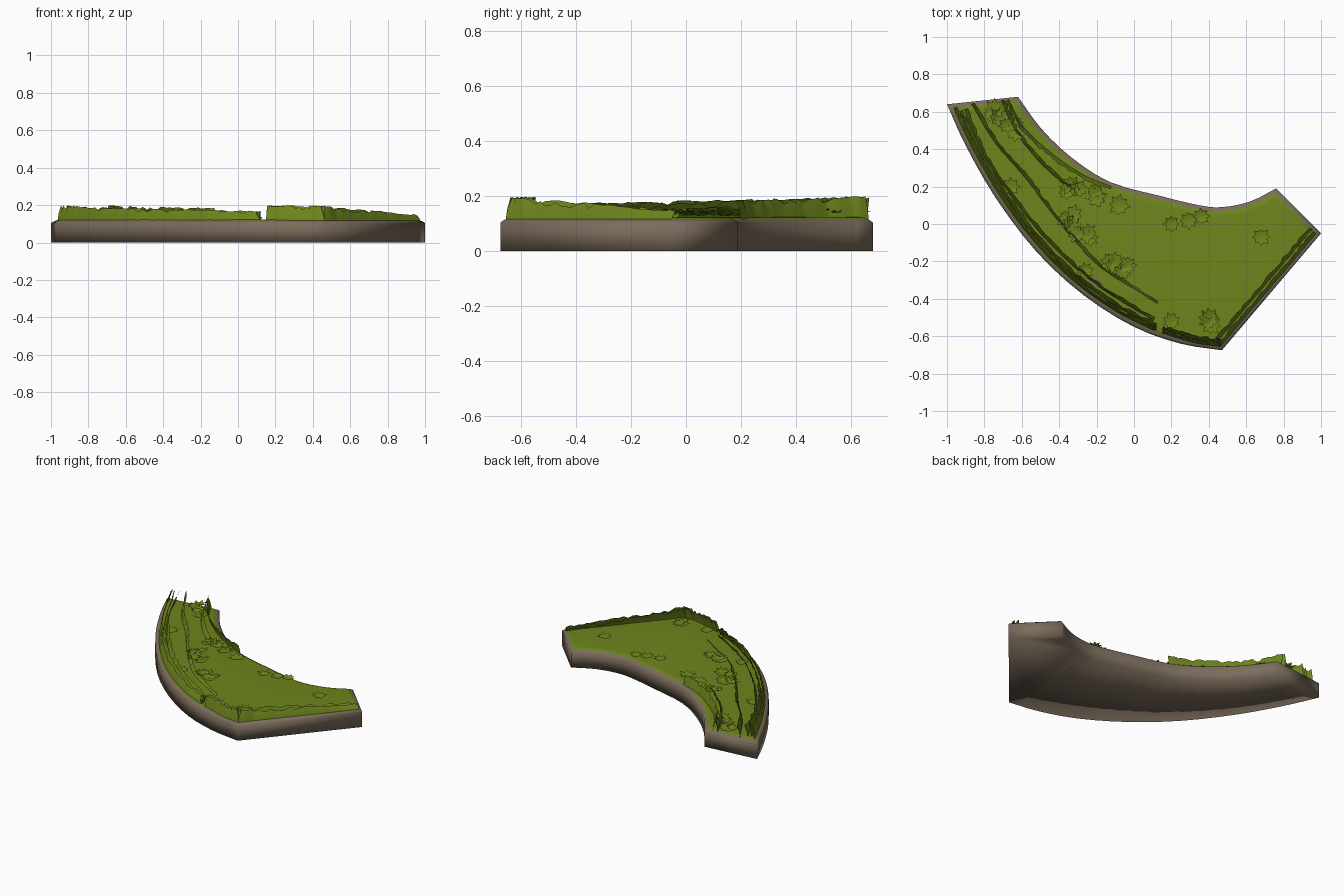
import bpy, bmesh, math, random
from mathutils import Vector

if "Cube" in bpy.data.objects:
    bpy.data.objects.remove(bpy.data.objects["Cube"])
random.seed(4)


def material(name, rgb):
    m = bpy.data.materials.new(name)
    m.diffuse_color = (*rgb, 1)
    m.use_nodes = True
    m.node_tree.nodes["Principled BSDF"].inputs["Base Color"].default_value = m.diffuse_color
    return m


STONE = material("stone brown", (0.20, 0.153, 0.108))
GRASS = material("grass green", (0.155, 0.235, 0.012))


def make(name, bm, mat, angle=180):
    me = bpy.data.meshes.new(name)
    bm.to_mesh(me)
    bm.free()
    ob = bpy.data.objects.new(name, me)
    bpy.context.collection.objects.link(ob)
    me.materials.append(mat)
    bpy.ops.object.select_all(action='DESELECT')
    ob.select_set(True)
    bpy.context.view_layer.objects.active = ob
    bpy.ops.object.shade_smooth_by_angle(angle=math.radians(angle))
    return ob


def spline(pts, n):
    """Catmull-Rom curve through 2D points, n samples per span."""
    p = [Vector(q) for q in pts]
    p = [2 * p[0] - p[1]] + p + [2 * p[-1] - p[-2]]
    out = []
    for i in range(1, len(p) - 2):
        a, b, c, d = p[i - 1:i + 3]
        for k in range(n):
            t = k / n
            out.append(0.5 * (2 * b + (c - a) * t + (2 * a - 5 * b + 4 * c - d) * t * t
                              + (3 * b - a - 3 * c + d) * t ** 3))
    return out + [p[-2]]


def inset(loop, d):
    """Move a counter-clockwise closed loop inward with mitred corners."""
    out = []
    for i, p in enumerate(loop):
        e1 = (p - loop[i - 1]).normalized()
        e2 = (loop[(i + 1) % len(loop)] - p).normalized()
        n1, n2 = Vector((-e1.y, e1.x)), Vector((-e2.y, e2.x))
        out.append(p + (n1 + n2) * d / (1 + n1.dot(n2)))
    return out


def stack(bm, loop, levels, bottom=False):
    """Skin stacked insets of the outline, then cap the ends."""
    rings = [[bm.verts.new((p.x, p.y, z)) for p in inset(loop, d)] for d, z in levels]
    for a, b in zip(rings, rings[1:]):
        for i in range(len(a)):
            j = (i + 1) % len(a)
            bm.faces.new((a[i], a[j], b[j], b[i]))
    caps = [bm.faces.new(rings[-1])]
    if bottom:
        caps.append(bm.faces.new(rings[0][::-1]))
    bmesh.ops.triangulate(bm, faces=caps)


# Curved outline of the ledge
outer = [(-1, .64), (-.9, .42), (-.74, .14), (-.52, -.15), (-.27, -.38),
         (0, -.55), (.25, -.64), (.47, -.675)]
inner = [(.76, .19), (.62, .12), (.47, .09), (.35, .1), (.14, .15), (-.13, .225),
         (-.34, .36), (-.5, .515), (-.62, .68)]
outline = spline(outer, 3) + [Vector((1, -.05))] + spline(inner, 3)

# Stone ledge, softly shaded solid
bm = bmesh.new()
stack(bm, outline, [(0, 0), (0, .104), (.008, .111), (.02, .118)], bottom=True)
make("stone_ledge", bm, STONE)

# Turf sheet laid on the ledge
bm = bmesh.new()
stack(bm, outline, [(.016, .114), (.026, .122), (.05, .124)])
make("turf", bm, GRASS)


def grass_strip(name, pts, h0, h1, n=9, lean=0.02):
    """Thin upright ribbon, leaning inward, with a ragged top edge."""
    path = spline(pts, n)
    bm = bmesh.new()
    prev = None
    for i, p in enumerate(path):
        t = i / (len(path) - 1)
        e = (path[min(i + 1, len(path) - 1)] - path[max(i - 1, 0)]).normalized()
        side = Vector((-e.y, e.x))
        h = h0 + (h1 - h0) * t - random.choice((0, .003, .006, .018))
        top = lean + random.uniform(-.006, .006)
        cur = [bm.verts.new((p.x + side.x * k, p.y + side.y * k, z))
               for k, z in ((0, .115), (top * .35, (h + .115) / 2), (top, h))]
        if prev:
            for k in (0, 1):
                bm.faces.new((prev[k], cur[k], cur[k + 1], prev[k + 1]))
        prev = cur
    make(name, bm, GRASS)


# Tall grass ribbons: outer edge, middle rows, inner edge, right-hand edge
for k, d in enumerate((.024, .045)):
    edge = [tuple(p) for p in inset(outline, d)[0:17:2]] + [(.12, -.592 + d)]
    grass_strip(f"outer_grass_{k}", edge, .2, .165, 6, .022)
grass_strip("outer_grass_inner_row", [(-.91, .61), (-.8, .36), (-.64, .12), (-.44, -.12),
                                      (-.2, -.33), (.1, -.52)], .198, .155)
grass_strip("middle_grass_left", [(-.87, .64), (-.75, .44), (-.58, .24), (-.42, .03),
                                  (-.2, -.22), (.12, -.43)], .195, .135)
grass_strip("middle_grass_right", [(-.71, .66), (-.64, .5), (-.5, .32), (-.33, .17)], .195, .15)
grass_strip("inner_grass", [(-.67, .665), (-.58, .51), (-.42, .365), (-.27, .265), (-.12, .2)],
            .2, .185, lean=-.02)
for k, d in enumerate((0, .02)):
    grass_strip(f"front_grass_{k}", [(.15, -.585 + d), (.32, -.635 + d), (.462, -.656 + d)],
                .198, .198, 10)
    grass_strip(f"right_grass_{k}", [(.462 - d, -.656 + d), (.62 - d, -.468 + d),
                                     (.8 - d, -.258 + d), (.975 - d, -.052 + d)],
                .198, .15, 10)


# Star-shaped leafy plants
def plant(bm, x, y, r, tilt=0):
    n, turn = 8, random.uniform(0, 1)
    mid = bm.verts.new((x, y, .13))
    ring = []
    for i in range(2 * n):
        a = turn + math.pi * i / n
        rr = r * (random.uniform(.85, 1.1) if i % 2 == 0 else .66)
        z = (.147 if i % 2 == 0 else .14) + tilt * r * math.cos(a)
        ring.append(bm.verts.new((x + rr * math.cos(a), y + rr * math.sin(a), z)))
    for i in range(2 * n):
        bm.faces.new((mid, ring[i], ring[(i + 1) % (2 * n)]))


singles = [(-.08, .10, .058), (.68, -.07, .05), (.2, -.52, .05), (-.66, .2, .05),
           (.2, 0, .045), (.29, .02, .05), (.36, .04, .045), (-.26, -.25, .045)]
clusters = [(-.75, .6, 3), (-.65, .52, 3), (-.33, .2, 4), (-.22, .17, 3), (-.34, .03, 4),
            (-.27, -.07, 4), (-.1, -.2, 3), (-.03, -.23, 3), (.41, -.52, 4)]
bm = bmesh.new()
for x, y, r in singles:
    plant(bm, x, y, r)
for x, y, count in clusters:
    for _ in range(count):
        plant(bm, x + random.uniform(-.04, .04), y + random.uniform(-.04, .04),
              random.uniform(.04, .058), random.uniform(-.25, .25))
make("leafy_plants", bm, GRASS)

# Bare stone patch showing through the turf
bm = bmesh.new()
patch = [(-.24, -.31), (-.2, -.335), (-.165, -.32), (-.19, -.29), (-.225, -.285)]
bm.faces.new([bm.verts.new((x, y, .128)) for x, y in patch])
make("bare_patch", bm, STONE)
